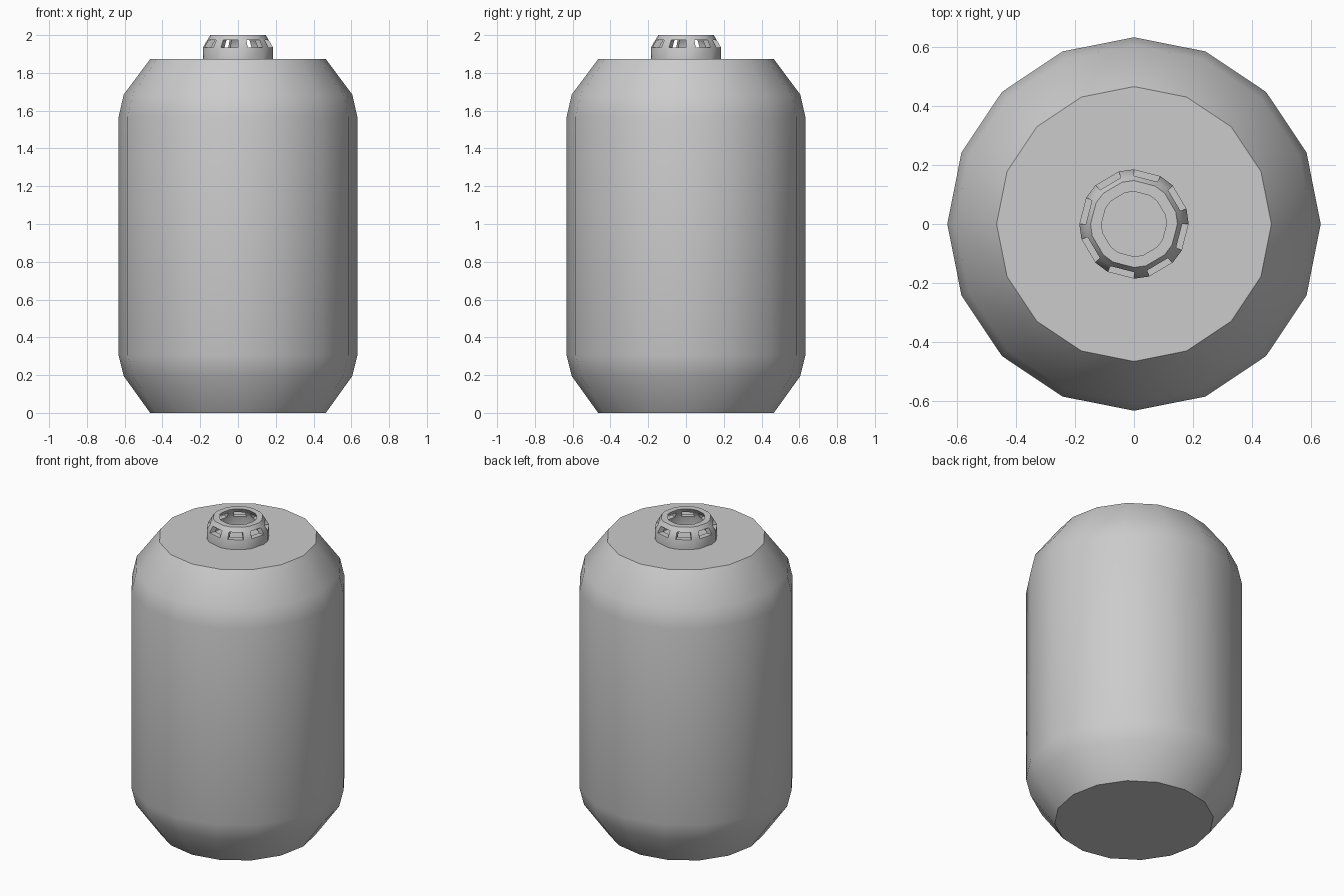
import bpy, bmesh
from math import sin, cos, radians

if "Cube" in bpy.data.objects:
    bpy.data.objects.remove(bpy.data.objects["Cube"])


def add_object(name, bm):
    bmesh.ops.recalc_face_normals(bm, faces=bm.faces)
    mesh = bpy.data.meshes.new(name)
    bm.to_mesh(mesh)
    bm.free()
    ob = bpy.data.objects.new(name, mesh)
    bpy.context.collection.objects.link(ob)
    bpy.ops.object.select_all(action='DESELECT')
    ob.select_set(True)
    bpy.context.view_layer.objects.active = ob
    bpy.ops.object.shade_smooth_by_angle(angle=radians(32))
    return ob


def make_rings(bm, profile, angles):
    return [[bm.verts.new((r * cos(radians(a)), r * sin(radians(a)), z)) for a in angles]
            for r, z in profile]


# Tank body: 16-sided lathe with rounded shoulders and flat caps
profile = [(0.465, 0), (0.605, 0.195), (0.632, 0.305),
           (0.632, 1.567), (0.605, 1.685), (0.465, 1.873)]
bm = bmesh.new()
rings = make_rings(bm, profile, [i * 22.5 for i in range(16)])
for a, b in zip(rings, rings[1:]):
    for j in range(16):
        k = (j + 1) % 16
        bm.faces.new((a[j], a[k], b[k], b[j]))
bm.faces.new(rings[0])
bm.faces.new(rings[-1])
add_object("tank_body", bm)

# Valve collar: hollow tapered ring with eight windows between narrow posts
outer = [(0.185, 1.873), (0.185, 1.935), (0.163, 1.973), (0.147, 2.0)]
inner = [(0.110, 2.0), (0.126, 1.973), (0.148, 1.935), (0.148, 1.873)]
angles = [45 * k + d for k in range(8) for d in (0, 16)]
bm = bmesh.new()
rings = make_rings(bm, outer + inner, angles)
for i in range(8):
    a, b = rings[i], rings[(i + 1) % 8]
    for j in range(16):
        k = (j + 1) % 16
        if i in (1, 5) and j % 2:
            continue
        bm.faces.new((a[j], a[k], b[k], b[j]))
# Window reveals: sill, head and two jambs
o0, o1, i1, i0 = rings[1], rings[2], rings[5], rings[6]
for j in range(1, 16, 2):
    k = (j + 1) % 16
    bm.faces.new((o0[j], o0[k], i0[k], i0[j]))
    bm.faces.new((o1[j], o1[k], i1[k], i1[j]))
    for v in (j, k):
        bm.faces.new((o0[v], o1[v], i1[v], i0[v]))
add_object("valve_collar", bm)
